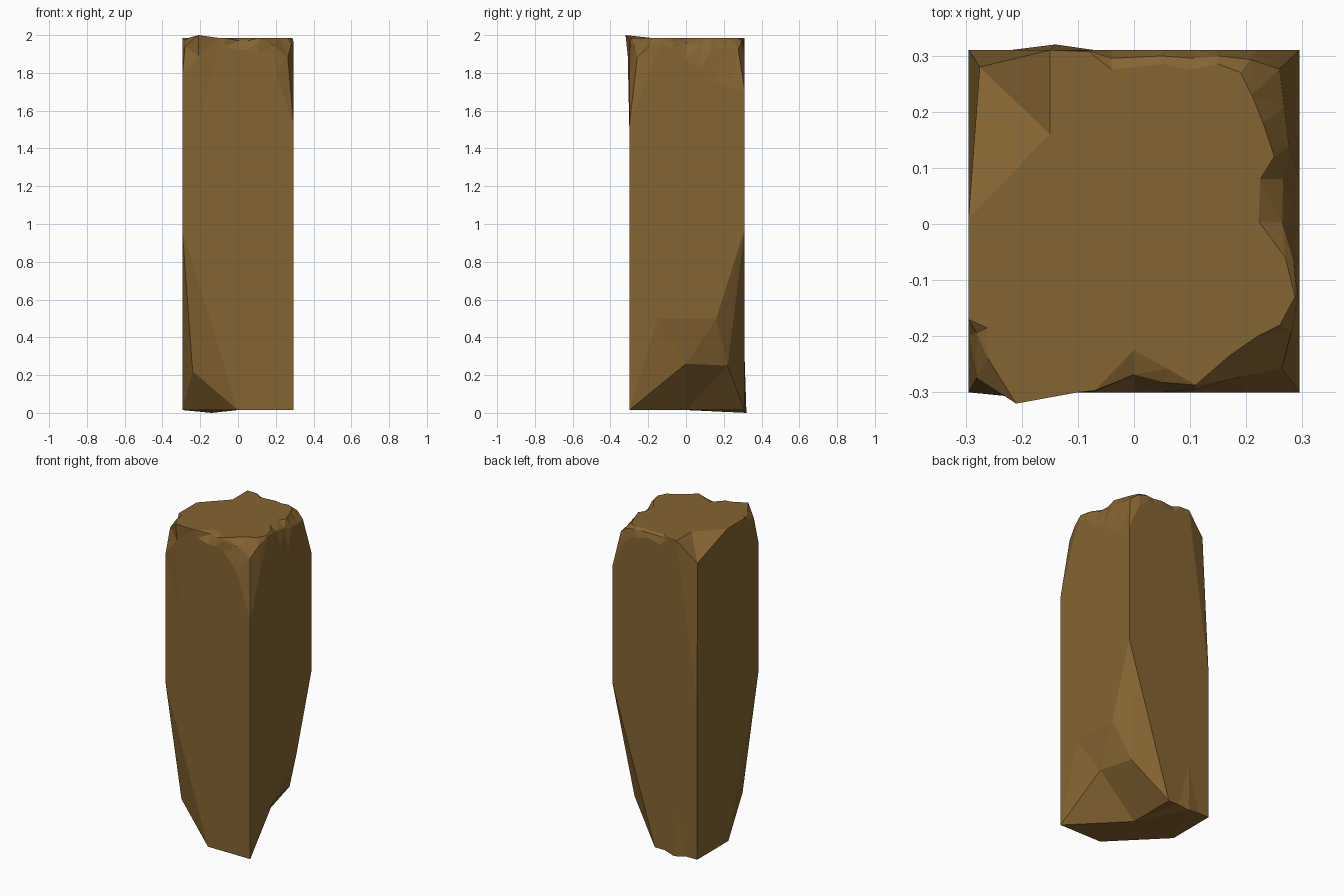
import bpy, bmesh

if "Cube" in bpy.data.objects:
    bpy.data.objects.remove(bpy.data.objects["Cube"])

X, YF, YB, Z0, ZT = 0.295, -0.30, 0.31, 0.015, 1.985

wood = bpy.data.materials.new("brown wood")
wood.diffuse_color = (0.235, 0.128, 0.031, 1)
wood.use_nodes = True
wood.node_tree.nodes["Principled BSDF"].inputs["Base Color"].default_value = wood.diffuse_color

bm = bmesh.new()
cache = {}


def vert(p):
    key = tuple(round(c, 4) for c in p)
    if key not in cache:
        cache[key] = bm.verts.new(key)
    return cache[key]


def face(*pts):
    vs = []
    for p in pts:
        v = vert(p)
        if v not in vs:
            vs.append(v)
    if len(vs) > 2 and not bm.faces.get(vs):
        bm.faces.new(vs)


# Worn top: per point along each wall, (position on wall, wear height, rim x, rim y)
front = [(-X, 1.78, -.26, -.24), (-.21, 1.5, -.21, -.32), (-.10, 1.95, -.10, -.30),
         (-.07, 1.94, -.07, -.297), (0, 1.92, 0, -.225), (.05, 1.92, .06, -.258),
         (.11, 1.9, .11, -.287), (.2, 1.8, .17, -.235), (X, 1.52, .22, -.20)]
right = [(-.2, 1.8, .26, -.18), (-.13, 1.95, .287, -.13), (-.07, 1.93, .27, -.06),
         (0, 1.86, .222, .005), (.08, 1.82, .225, .08), (.15, 1.75, .25, .12), (.23, 1.72, .23, .18)]
back = [(X, 1.71, .21, .23), (.22, 1.88, .19, .27), (.15, 1.93, .15, .285), (.11, 1.93, .10, .275),
        (.05, 1.95, .05, .285), (-.04, 1.93, -.04, .275), (-.08, 1.97, -.08, .307),
        (-.15, ZT, -.15, YB), (-X, .97, -.15, .16)]
left = [(.01, ZT, -X, .01), (-.17, 1.97, -X, -.17), (-.2, 1.93, -.262, -.185)]

ring = [((t, YF, z), rx, ry) for t, z, rx, ry in front]
ring += [((X, t, z), rx, ry) for t, z, rx, ry in right]
ring += [((t, YB, z), rx, ry) for t, z, rx, ry in back]
ring += [((-X, t, z), rx, ry) for t, z, rx, ry in left]

walls, mids, rims = [], [], []
for w, rx, ry in ring:
    r = (rx, ry, 2.0 if ry < -.31 else ZT)
    m = tuple(a + (b - a) * k for a, b, k in zip(w, r, (.42, .42, .78)))
    if w[0] == -X and w[1] == YB:      # one big flat chip at the back left corner
        m = (-.275, .28, 1.865)
    walls.append(w)
    mids.append(m)
    rims.append(r)

n = len(ring)
for i in range(n):
    j = (i + 1) % n
    face(walls[i], walls[j], mids[j], mids[i])
    face(mids[i], mids[j], rims[j], rims[i])
face(*rims)

# Bottom break points
P1, P2 = (X, YB, .97), (-X, YF, .97)
A, B, D = (.205, .22, .25), (.25, 0, .26), (-.24, -.22, .22)
R1, R2 = (X, .16, .5), (X, -.15, .5)
FR, BL = (X, YF, Z0), (-X, YB, Z0)
C0, CB, CL, CF = (0, 0, Z0), (0, YB, Z0), (-X, 0, Z0), (0, YF, Z0)
K1, K2, K3, K4 = (-.22, YB, Z0), (-.15, YB, .3), (-.07, YB, Z0), (-.14, .32, 0)

# Four walls
a, b = len(front), len(front) + len(right)
c = b + len(back)
face(*walls[:a], FR, CF, P2)
face(*walls[a - 1:b + 1], P1, R1, R2, FR)
face(*walls[b:c - 1], walls[c - 1], BL, K1, K2, K3, CB, P1)
face(*walls[c - 1:], walls[0], P2, CL, BL)

# Chipped lower corners
face(P1, CB, A)
face(P1, A, R1)
face(R1, A, B, R2)
face(R2, B, FR)
face(FR, B, C0)
face(B, A, C0)
face(A, CB, C0)
face(P2, CF, D)
face(P2, D, CL)
face(D, CF, CL)

# Underside with a small splinter at the back
face(K1, K4, K2)
face(K2, K4, K3)
face(FR, C0, CB, K3, K4, K1, BL, CL, CF)

bmesh.ops.triangulate(bm, faces=[f for f in bm.faces if len(f.verts) == 4 or K4 in
                                 [tuple(round(q, 4) for q in v.co) for v in f.verts]])
bmesh.ops.recalc_face_normals(bm, faces=bm.faces[:])
me = bpy.data.meshes.new("wooden_post")
bm.to_mesh(me)
bm.free()
me.materials.append(wood)
bpy.context.collection.objects.link(bpy.data.objects.new("wooden_post", me))
